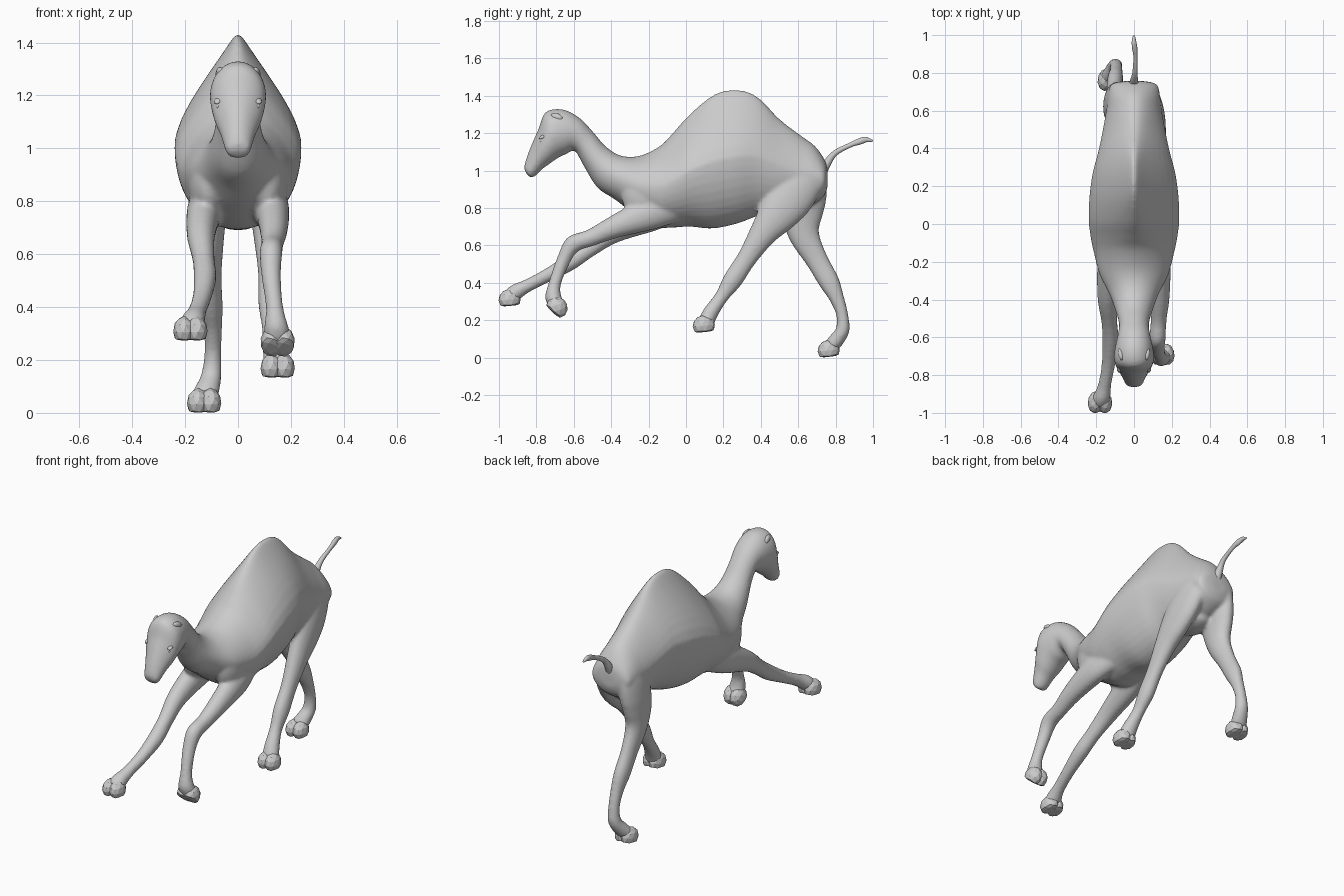
import bpy, bmesh, math
from mathutils import Vector, Matrix

SEG, STEPS = 40, 5


def catmull(a, b, c, d, t):
    return tuple(0.5 * (2 * q + (r - p) * t + (2 * p - 5 * q + 4 * r - s) * t * t
                        + (3 * q - p - 3 * r + s) * t ** 3) for p, q, r, s in zip(a, b, c, d))


def smooth_path(secs):
    out, n = [], len(secs)
    for i in range(n - 1):
        a, d = secs[max(i - 1, 0)], secs[min(i + 2, n - 1)]
        out += [catmull(a, secs[i], secs[i + 1], d, k / STEPS) for k in range(STEPS)]
    return out + [secs[-1]]


def loft(bm, secs):
    """Sections: x, top y, top z, bottom y, bottom z, half width, pinch of the upper half."""
    rings = []
    for x, yt, zt, yb, zb, w, p in smooth_path(secs):
        c = Vector((x, (yt + yb) / 2, (zt + zb) / 2))
        u = Vector((0, (yt - yb) / 2, (zt - zb) / 2))
        ring = []
        for k in range(SEG):
            a = 2 * math.pi * k / SEG
            v = math.cos(a)
            side = w * math.sin(a) * (1 - p * max(0, v) ** 1.25)
            ring.append(bm.verts.new(c + u * v + Vector((side, 0, 0))))
        rings.append(ring)
    faces = [bm.faces.new(rings[0]), bm.faces.new(rings[-1][::-1])]
    for r, s in zip(rings, rings[1:]):
        for k in range(SEG):
            j = (k + 1) % SEG
            faces.append(bm.faces.new((r[k], s[k], s[j], r[j])))
    bmesh.ops.recalc_face_normals(bm, faces=faces)


def limb(bm, pts):
    """Points: x, y, z, radius in the side view, radius across."""
    secs = []
    for i, (x, y, z, r, w) in enumerate(pts):
        a, b = pts[max(i - 1, 0)], pts[min(i + 1, len(pts) - 1)]
        n = Vector((-(b[2] - a[2]), b[1] - a[1])).normalized() * r
        secs.append((x, y + n.x, z + n.y, y - n.x, z - n.y, w, 0))
    loft(bm, secs)


def finish(bm, name, smooth=True):
    me = bpy.data.meshes.new(name)
    bm.to_mesh(me)
    bm.free()
    for f in me.polygons:
        f.use_smooth = smooth
    ob = bpy.data.objects.new(name, me)
    bpy.context.collection.objects.link(ob)
    return ob


def blob(bm, loc, size, pitch=0, yaw=0, detail=2, sole=-1.0):
    """Ellipsoid, optionally cut flat below at the height 'sole'."""
    m = (Matrix.Translation(loc) @ Matrix.Rotation(yaw, 4, 'Z') @ Matrix.Rotation(pitch, 4, 'X')
         @ Matrix.Diagonal((*size, 1)))
    new = bmesh.ops.create_icosphere(bm, subdivisions=detail, radius=1)["verts"]
    for v in new:
        v.co.z = max(v.co.z, sole)
        v.co = m @ v.co


# trunk with hump, rump first
trunk = [(.757, .99, .757, .91, .05, .2), (.745, 1.05, .735, .86, .12, .2),
         (.69, 1.13, .68, .82, .137, .25), (.61, 1.19, .60, .79, .147, .3),
         (.50, 1.275, .50, .78, .165, .45), (.38, 1.395, .38, .755, .19, .66),
         (.27, 1.432, .27, .715, .219, .74), (.15, 1.406, .14, .69, .236, .74),
         (.02, 1.30, .02, .70, .240, .58), (-.07, 1.20, -.07, .695, .23, .42),
         (-.14, 1.13, -.16, .70, .213, .25), (-.25, 1.078, -.28, .77, .183, .15)]
# neck, skull and muzzle
neck_head = [(-.35, 1.08, -.38, .845, .133, .12), (-.43, 1.13, -.475, .91, .1, .1),
             (-.50, 1.21, -.55, 1.03, .08, 0), (-.57, 1.282, -.595, 1.105, .085, 0),
             (-.66, 1.327, -.645, 1.085, .10, 0), (-.75, 1.312, -.68, 1.07, .106, 0),
             (-.79, 1.22, -.73, 1.035, .092, .1), (-.825, 1.14, -.765, 1.01, .071, .15),
             (-.852, 1.07, -.795, .98, .056, .1), (-.865, 1.02, -.82, .962, .046, 0),
             (-.86, .993, -.838, .965, .027, 0)]
body = bmesh.new()
loft(body, [(0, *s) for s in trunk + neck_head])
# shoulders and underbelly
for s in (-1, 1):
    blob(body, (s * .11, -.20, .875), (.078, .145, .15), -.2, detail=4)
blob(body, (0, .52, .80), (.09, .12, .05), detail=3)

# front legs: one folded (right), one stretched forward (left)
limb(body, [(.10, -.08, .82, .10, .07), (.127, -.20, .77, .09, .066), (.135, -.39, .695, .06, .053),
            (.13, -.51, .64, .046, .042), (.125, -.605, .605, .047, .043), (.125, -.655, .52, .037, .037),
            (.138, -.70, .40, .033, .033), (.145, -.71, .325, .043, .046), (.148, -.685, .27, .042, .052)])
limb(body, [(-.10, -.08, .82, .10, .07), (-.127, -.20, .76, .09, .066), (-.14, -.39, .67, .06, .053),
            (-.13, -.52, .58, .046, .042), (-.125, -.62, .51, .045, .043), (-.135, -.74, .44, .036, .036),
            (-.155, -.85, .383, .035, .035), (-.17, -.91, .35, .043, .046), (-.178, -.945, .32, .042, .052)])
# hind legs: one swung forward (right), one pushing back (left)
limb(body, [(.07, .63, 1.06, .08, .04), (.083, .615, .97, .125, .063), (.098, .56, .86, .125, .066),
            (.107, .49, .765, .107, .062), (.113, .41, .66, .074, .053), (.118, .325, .53, .053, .042),
            (.12, .25, .415, .052, .043), (.125, .19, .325, .037, .035), (.138, .135, .245, .041, .044),
            (.148, .105, .185, .045, .052)])
limb(body, [(-.07, .63, 1.06, .08, .04), (-.083, .635, .96, .115, .063), (-.095, .63, .85, .12, .066),
            (-.103, .62, .755, .11, .06), (-.106, .635, .645, .08, .052), (-.104, .70, .52, .06, .042),
            (-.10, .765, .405, .055, .042), (-.095, .805, .32, .040, .035), (-.095, .835, .23, .032, .032),
            (-.10, .838, .15, .037, .038), (-.115, .805, .095, .041, .047), (-.128, .775, .06, .04, .052)])

ob = finish(body, "camel_body")
rm = ob.modifiers.new("blend", 'REMESH')
rm.mode, rm.voxel_size, rm.use_smooth_shade = 'VOXEL', 0.0095, True
sm = ob.modifiers.new("soften", 'SMOOTH')
sm.factor, sm.iterations = 0.5, 8

# flat-soled feet with two toes
feet = {"front_right_foot": (.15, -.69, .268, -.75), "front_left_foot": (-.18, -.943, .31, .1),
        "hind_right_foot": (.15, .095, .170, .1), "hind_left_foot": (-.128, .763, .038, .12)}
for name, (x, y, z, pitch) in feet.items():
    bm = bmesh.new()
    for s in (-1, 1):
        blob(bm, (x + s * .022, y, z), (.043, .060, .056), pitch, s * .12, sole=-.6)
    finish(bm, name, smooth=False)

# tail with tuft
bm = bmesh.new()
limb(bm, [(0, .71, .96, .03, .03), (0, .755, 1.04, .022, .022), (.005, .80, 1.095, .015, .014),
          (.008, .88, 1.137, .013, .011), (.004, .93, 1.156, .017, .014), (0, .965, 1.165, .014, .012),
          (0, .998, 1.158, .005, .005)])
finish(bm, "tail")

# ears, eyes and brows on both sides
for name, loc, size, pitch, yaw in (("ears", (.070, -.69, 1.285), (.014, .035, .02), -.4, -.2),
                                    ("eyes", (.069, -.762, 1.163), (.014, .022, .016), .5, .4),
                                    ("brows", (.070, -.755, 1.187), (.018, .038, .010), .5, .4)):
    bm = bmesh.new()
    for s in (-1, 1):
        blob(bm, (s * loc[0], *loc[1:]), size, pitch, s * yaw)
    finish(bm, name)
